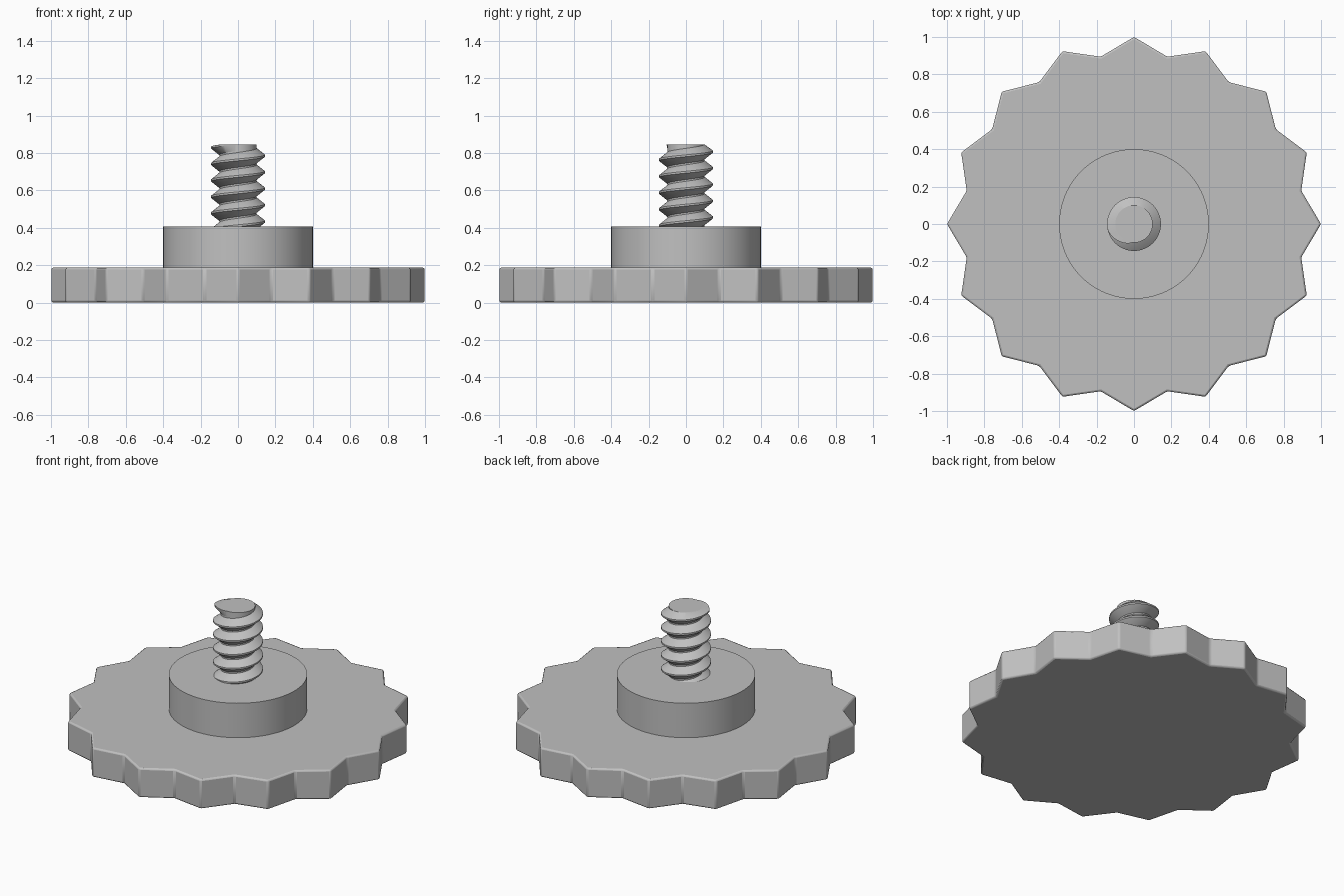
import bpy, bmesh
from math import pi, sin, cos

cube = bpy.data.objects.get("Cube")
if cube:
    bpy.data.objects.remove(cube, do_unlink=True)

# Single plain grey
grey = bpy.data.materials.new("plain grey")
grey.use_nodes = True
COLOR = (0.53, 0.53, 0.53, 1)
grey.diffuse_color = COLOR
grey.node_tree.nodes["Principled BSDF"].inputs["Base Color"].default_value = COLOR


def finish(name, bm, bevel=0, segments=2, angle=0.5):
    """Turn a bmesh into a named, shaded, optionally bevelled object."""
    bmesh.ops.recalc_face_normals(bm, faces=bm.faces)
    mesh = bpy.data.meshes.new(name)
    bm.to_mesh(mesh)
    bm.free()
    mesh.materials.append(grey)
    obj = bpy.data.objects.new(name, mesh)
    bpy.context.collection.objects.link(obj)
    bpy.ops.object.select_all(action="DESELECT")
    obj.select_set(True)
    bpy.context.view_layer.objects.active = obj
    if bevel:
        mod = obj.modifiers.new("Bevel", "BEVEL")
        mod.width, mod.segments = bevel, segments
        mod.limit_method = "ANGLE"
        mod.angle_limit = 0.2
    bpy.ops.object.shade_smooth_by_angle(angle=angle)
    return obj


def prism(radii, z0, z1):
    """Closed upright prism whose outline radius is given per corner."""
    bm = bmesh.new()
    n = len(radii)
    rings = [[bm.verts.new((r * cos(2 * pi * i / n), r * sin(2 * pi * i / n), z))
              for i, r in enumerate(radii)] for z in (z0, z1)]
    for i in range(n):
        j = (i + 1) % n
        bm.faces.new((rings[0][i], rings[0][j], rings[1][j], rings[1][i]))
    bm.faces.new(rings[0])
    bm.faces.new(rings[1])
    return bm


# Scalloped thumb wheel with sixteen points
finish("knob_wheel", prism([1.0, 0.912] * 16, 0, 0.187), bevel=0.01)

# Round collar
finish("collar", prism([0.4] * 96, 0.18, 0.407))

# Screw core
TOP = 0.845
ROOT, CREST, PITCH = 0.1, 0.144, 0.088
finish("screw_core", prism([ROOT] * 48, 0.35, TOP))

# Helical thread, right-handed, fading into the core at the top
STEPS = 48
TURNS = 5
END = 0.74            # turn fraction at which the thread has faded out
FADE = 0.2
bm = bmesh.new()
rows = []
for i in range(int((TURNS + END) * STEPS) + 1):
    turn = i / STEPS
    left = TURNS + END - turn
    k = min(1, left / FADE)
    z = 0.785 + (turn - TURNS) * PITCH
    crest = ROOT + (CREST - ROOT) * k
    c, s = cos(2 * pi * turn), sin(2 * pi * turn)
    section = [(ROOT - 0.01, -PITCH / 2), (ROOT, -PITCH * 0.45),
               (crest, -0.005), (crest, 0.005),
               (ROOT, PITCH * 0.45), (ROOT - 0.01, PITCH / 2)]
    rows.append([bm.verts.new((r * c, r * s, min(TOP, z + dz))) for r, dz in section])
for a, b in zip(rows, rows[1:]):
    for j in range(len(a) - 1):
        bm.faces.new((a[j], b[j], b[j + 1], a[j + 1]))
finish("screw_thread", bm)
